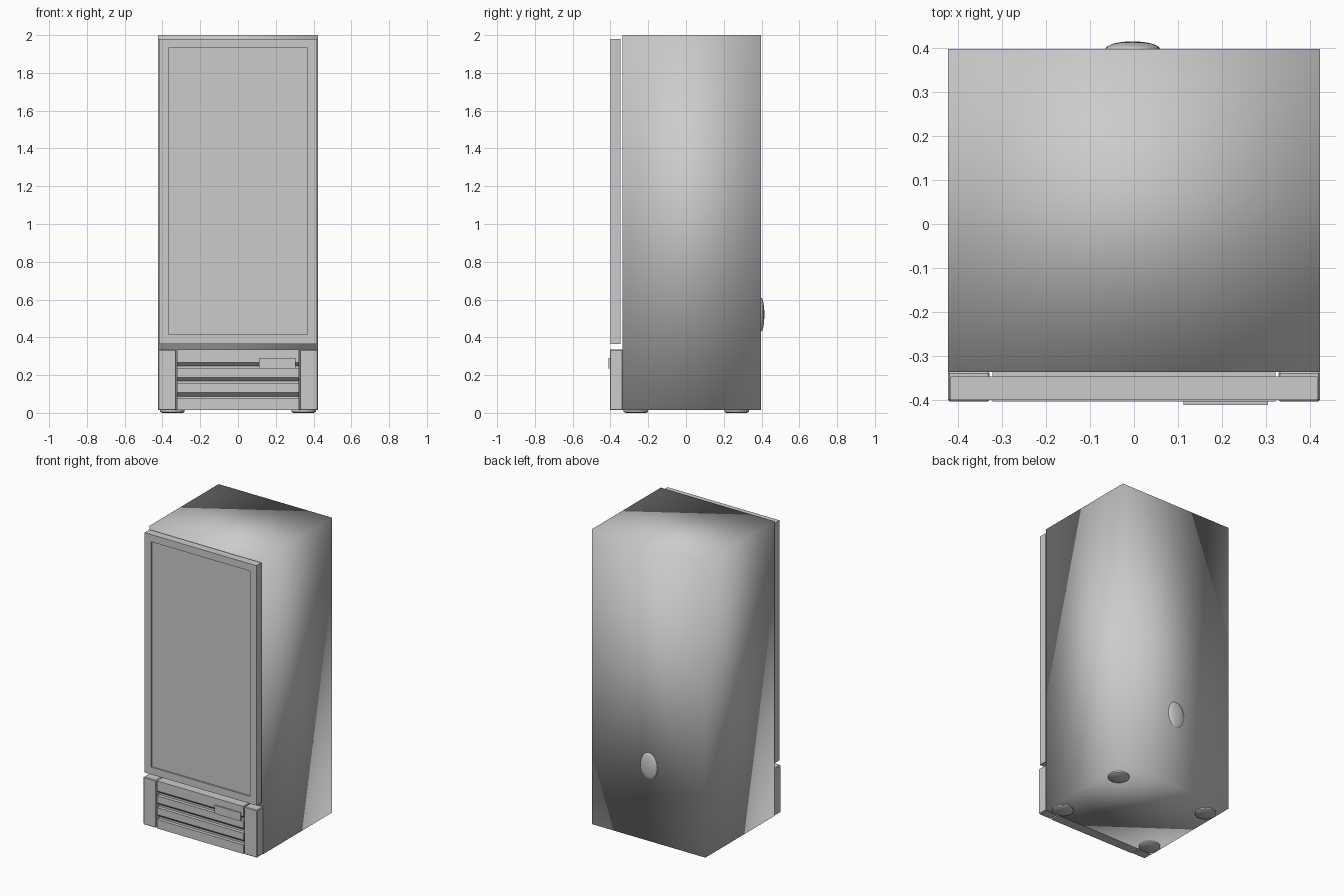
import bpy, bmesh, math
from mathutils import Vector

old = bpy.data.objects.get("Cube")
if old:
    bpy.data.objects.remove(old, do_unlink=True)

GREY = (0.6, 0.6, 0.6, 1.0)
grey = bpy.data.materials.new("light_grey")
grey.use_nodes = True
grey.diffuse_color = GREY
grey.node_tree.nodes["Principled BSDF"].inputs["Base Color"].default_value = GREY


def finish(name, bm, smooth=False):
    bmesh.ops.recalc_face_normals(bm, faces=bm.faces)
    for f in bm.faces:
        f.smooth = smooth
    mesh = bpy.data.meshes.new(name)
    bm.to_mesh(mesh)
    bm.free()
    mesh.materials.append(grey)
    obj = bpy.data.objects.new(name, mesh)
    bpy.context.collection.objects.link(obj)
    return obj


def box(lo, hi):
    lo, hi = Vector(lo), Vector(hi)
    bm = bmesh.new()
    bmesh.ops.create_cube(bm, size=1)
    bmesh.ops.scale(bm, vec=hi - lo, verts=bm.verts)
    bmesh.ops.translate(bm, vec=(lo + hi) / 2, verts=bm.verts)
    return bm


def bevel(obj, width):
    mod = obj.modifiers.new("bevel", "BEVEL")
    mod.width = width
    mod.segments = 1
    mod.limit_method = 'ANGLE'


HALF, FRONT, BACK, BASE = 0.423, -0.336, 0.398, 0.015
PANEL_FRONT = -0.403

# Cabinet body, softly shaded over its corners
finish("cabinet_body", box((-HALF, FRONT, BASE), (HALF, BACK, 2.0)), smooth=True)

# Door with a recessed window panel
bm = box((-0.417, -0.4, 0.365), (0.417, -0.347, 1.98))
bm.faces.ensure_lookup_table()
front = min(bm.faces, key=lambda f: f.calc_center_median().y)
bmesh.ops.inset_individual(bm, faces=[front], thickness=0.049, use_even_offset=True)
pane = bmesh.ops.extrude_face_region(bm, geom=[front])
bmesh.ops.delete(bm, geom=[front], context='FACES')
verts = [g for g in pane["geom"] if isinstance(g, bmesh.types.BMVert)]
bmesh.ops.translate(bm, vec=(0, 0.01, 0), verts=verts)
finish("door", bm)

# Side posts of the lower fascia
for name, side in (("left_post", 1), ("right_post", -1)):
    x0, x1 = sorted((side * 0.328, side * HALF))
    post = finish(name, box((x0, PANEL_FRONT, BASE), (x1, FRONT, 0.335)))
    bevel(post, 0.004)

# Vent grille: a slotted profile swept across the width
profile = [(FRONT, BASE), (FRONT, 0.335), (PANEL_FRONT, 0.335)]
for top in (0.268, 0.188, 0.108):
    profile += [(PANEL_FRONT, top), (-0.38, top - 0.02),
                (-0.38, top - 0.033), (PANEL_FRONT, top - 0.033)]
profile.append((PANEL_FRONT, BASE))
bm = bmesh.new()
face = bm.faces.new([bm.verts.new((-0.322, y, z)) for y, z in profile])
swept = bmesh.ops.extrude_face_region(bm, geom=[face])
verts = [g for g in swept["geom"] if isinstance(g, bmesh.types.BMVert)]
bmesh.ops.translate(bm, vec=(0.644, 0, 0), verts=verts)
finish("vent_grille", bm)

# Blank control plate over the top vent
finish("control_plate", box((0.112, -0.411, 0.234), (0.305, -0.401, 0.29)))


def lathe(name, outline, place, scale=(1, 1, 1), tilt=0.0):
    """Spin (radius, height) points round z, then tilt about x and place."""
    bm = bmesh.new()
    vs = [bm.verts.new((r, 0, h)) for r, h in outline]
    edges = [bm.edges.new(pair) for pair in zip(vs, vs[1:])]
    bmesh.ops.spin(bm, geom=vs + edges, axis=(0, 0, 1), cent=(0, 0, 0),
                   angle=math.tau, steps=32)
    bmesh.ops.remove_doubles(bm, verts=bm.verts, dist=0.0001)
    obj = finish(name, bm, smooth=True)
    obj.scale = scale
    obj.rotation_euler.x = tilt
    obj.location = place
    bpy.context.view_layer.objects.active = obj
    obj.select_set(True)
    bpy.ops.object.shade_smooth_by_angle(angle=math.radians(40))
    obj.select_set(False)


# Flat round feet
foot = [(0, 0), (0.055, 0), (0.065, 0.006), (0.065, 0.016), (0, 0.016)]
for depth, y in (("front", -0.265), ("back", 0.268)):
    for side, x in (("left", 0.347), ("right", -0.347)):
        lathe(f"{depth}_{side}_foot", foot, (x, y, 0))

# Oval domed cap on the back
cap = [(math.cos(a), math.sin(a)) for a in (math.pi / 2 * i / 8 for i in range(9))]
lathe("back_cap", cap, (-0.003, BACK - 0.001, 0.52), (0.062, 0.09, 0.018), -math.pi / 2)
